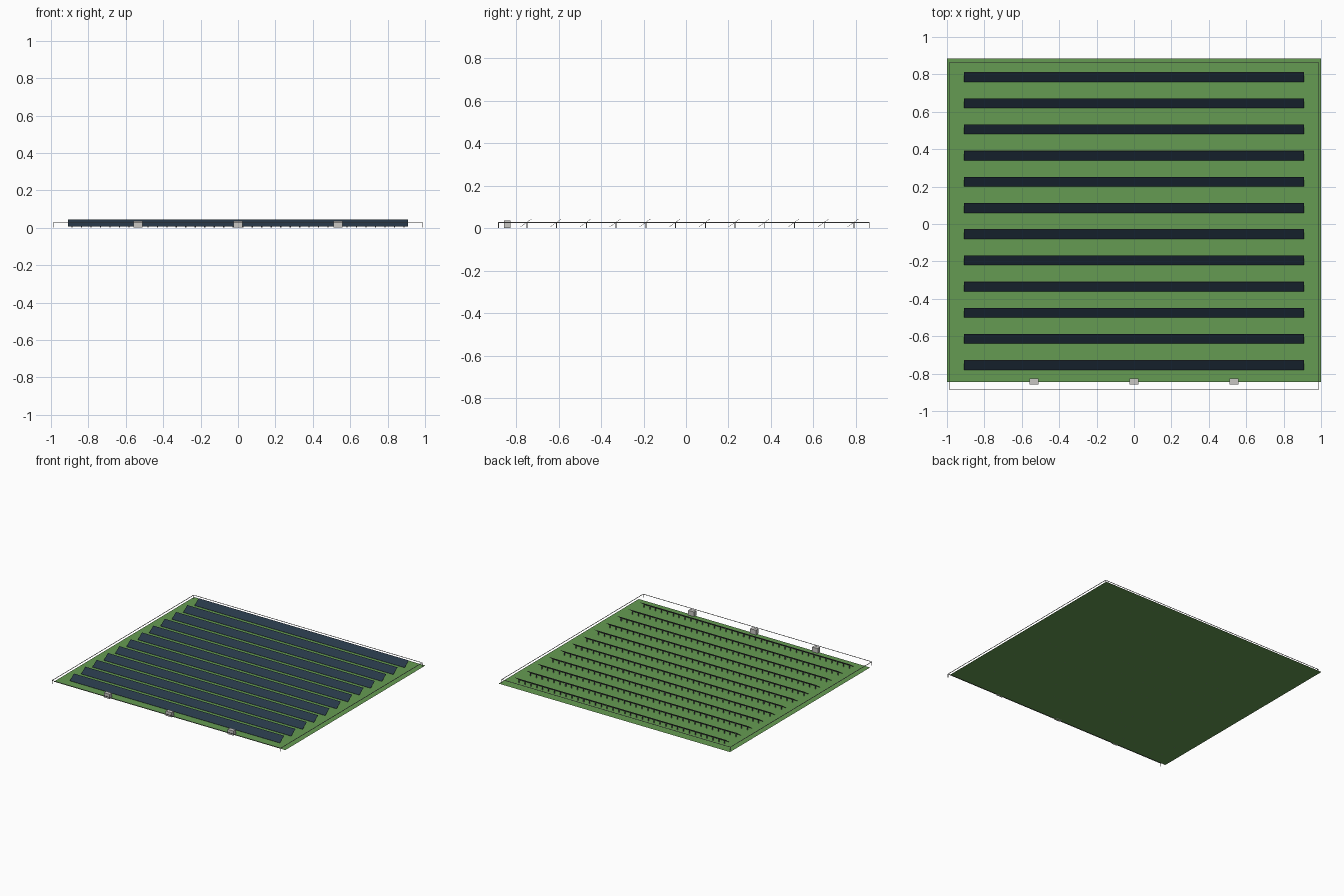
import bpy, bmesh, math
from mathutils import Matrix, Vector

if "Cube" in bpy.data.objects:
    bpy.data.objects.remove(bpy.data.objects["Cube"])


def material(name, rgb):
    m = bpy.data.materials.new(name)
    m.diffuse_color = (*rgb, 1)
    m.use_nodes = True
    m.node_tree.nodes["Principled BSDF"].inputs["Base Color"].default_value = m.diffuse_color
    return m


GRASS = material("grass green", (0.13, 0.33, 0.085))
NAVY = material("panel navy", (0.02, 0.04, 0.065))
STEEL = material("steel grey", (0.19, 0.19, 0.2))
WIRE = material("fence grey", (0.25, 0.25, 0.25))
CABINET = material("cabinet light grey", (0.58, 0.57, 0.55))


def add_box(bm, centre, size, tilt=0.0):
    """Add a box, optionally tilted about x, and return its faces."""
    mat = (Matrix.Translation(centre) @ Matrix.Rotation(tilt, 4, 'X')
           @ Matrix.Diagonal((*size, 1)))
    verts = bmesh.ops.create_cube(bm, size=1, matrix=mat)["verts"]
    return {f for v in verts for f in v.link_faces}


def finish(bm, name, *mats):
    mesh = bpy.data.meshes.new(name)
    bm.to_mesh(mesh)
    bm.free()
    for m in mats:
        mesh.materials.append(m)
    obj = bpy.data.objects.new(name, mesh)
    bpy.context.collection.objects.link(obj)
    return obj


# Flat field
Y0, Y1 = -0.845, 0.885
bm = bmesh.new()
bm.faces.new([bm.verts.new(p) for p in
              ((-1, Y0, 0), (1, Y0, 0), (1, Y1, 0), (-1, Y1, 0))])
finish(bm, "field", GRASS)

# Panel rows: tilted plates, dark on the sunny side, on dense short posts
ROWS, PITCH, FIRST_Y = 12, 0.14, -0.754
HALF_X, DEPTH, RISE, MID_Z = 0.908, 0.051, 0.037, 0.0245
TILT = math.atan2(RISE, DEPTH)
POSTS = 36
for i in range(ROWS):
    y = FIRST_Y + i * PITCH
    bm = bmesh.new()
    plate = add_box(bm, (0, y, MID_Z),
                    (2 * HALF_X, math.hypot(DEPTH, RISE), 0.0015), TILT)
    bm.normal_update()
    up = Vector((0, -math.sin(TILT), math.cos(TILT)))
    for f in plate:
        f.material_index = 0 if f.normal.dot(up) > 0.9 else 1
    finish(bm, f"panel_row_{i + 1}", NAVY, STEEL)

    bm = bmesh.new()
    for k in range(POSTS):
        x = -HALF_X + 0.02 + k * (2 * HALF_X - 0.04) / (POSTS - 1)
        add_box(bm, (x, y + 0.005, 0.0125), (0.006, 0.004, 0.025))
    finish(bm, f"row_posts_{i + 1}", STEEL)

# Perimeter fence: corner posts and one thin rail
FX, FY0, FY1, FZ, T = 0.988, -0.883, 0.863, 0.027, 0.003
bm = bmesh.new()
for x in (-FX, FX):
    add_box(bm, (x, (FY0 + FY1) / 2, FZ), (T, FY1 - FY0, T))
    for y in (FY0, FY1):
        add_box(bm, (x, y, FZ / 2), (T, T, FZ))
for y in (FY0, FY1):
    add_box(bm, (0, y, FZ), (2 * FX, T, T))
finish(bm, "fence", WIRE)

# Inverter cabinets along the front edge
for i, x in enumerate((-0.535, 0, 0.535)):
    bm = bmesh.new()
    add_box(bm, (x, -0.842, 0.018), (0.05, 0.03, 0.036))
    finish(bm, f"inverter_cabinet_{i + 1}", CABINET)
